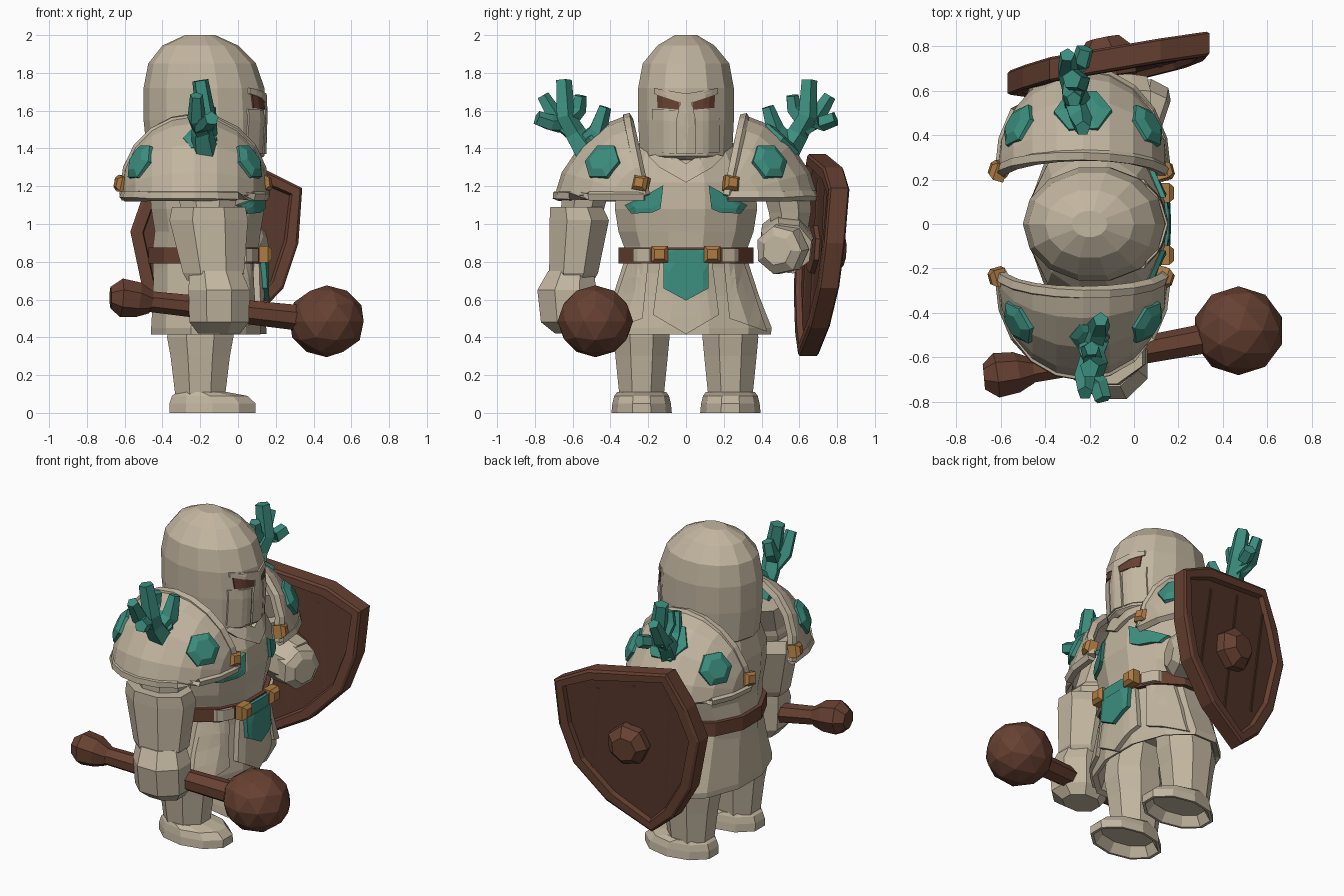
import bpy, bmesh
from math import sin, cos, pi, radians
from mathutils import Vector
from mathutils.bvhtree import BVHTree

if "Cube" in bpy.data.objects:
    bpy.data.objects.remove(bpy.data.objects["Cube"])


def material(name, rgb):
    m = bpy.data.materials.new(name)
    m.use_nodes = True
    m.diffuse_color = (*rgb, 1)
    m.node_tree.nodes["Principled BSDF"].inputs["Base Color"].default_value = (*rgb, 1)
    return m


CREAM = material("bone plate", (0.54, 0.465, 0.35))
TEAL = material("teal crystal", (0.045, 0.27, 0.21))
BROWN = material("brown wood", (0.135, 0.052, 0.031))
DARK = material("dark wood", (0.1, 0.041, 0.026))
GOLD = material("gold metal", (0.42, 0.2, 0.055))


def finish(name, bm, *mats):
    bmesh.ops.recalc_face_normals(bm, faces=bm.faces)
    me = bpy.data.meshes.new(name)
    bm.to_mesh(me)
    bm.free()
    for m in mats:
        me.materials.append(m)
    ob = bpy.data.objects.new(name, me)
    bpy.context.collection.objects.link(ob)
    return ob


def bridge(name, rings, mat, caps=True):
    """Skin a list of point rings."""
    bm = bmesh.new()
    vs = [[bm.verts.new(p) for p in r] for r in rings]
    n = len(vs[0])
    for a, b in zip(vs, vs[1:]):
        for i in range(n):
            bm.faces.new((a[i], a[(i + 1) % n], b[(i + 1) % n], b[i]))
    if caps:
        bm.faces.new(vs[0])
        bm.faces.new(vs[-1])
    return finish(name, bm, mat)


def loft(name, rings, n, mat, turn=0.0, caps=True):
    """Upright loft; each ring is z, centre x, centre y, radius x, radius y."""
    return bridge(name, [[(cx + rx * cos(turn + 2 * pi * i / n), cy + ry * sin(turn + 2 * pi * i / n), z)
                          for i in range(n)] for z, cx, cy, rx, ry in rings], mat, caps)


def tube(name, pts, radii, n, mat):
    """Tube through points with a radius at each."""
    pts = [Vector(p) for p in pts]
    rings = []
    for i, p in enumerate(pts):
        d = (pts[min(i + 1, len(pts) - 1)] - pts[max(i - 1, 0)]).normalized()
        side = d.cross(Vector((0.3, 0.9, 0.2)) if abs(d.y) < 0.8 else Vector((1, 0, 0))).normalized()
        up = d.cross(side)
        rings.append([p + radii[i] * (side * cos(2 * pi * k / n) + up * sin(2 * pi * k / n)) for k in range(n)])
    return bridge(name, rings, mat)


def ball(name, loc, size, mat):
    bm = bmesh.new()
    bmesh.ops.create_icosphere(bm, subdivisions=2, radius=1)
    for v in bm.verts:
        v.co = Vector(loc) + Vector([a * b for a, b in zip(v.co, size)])
    return finish(name, bm, mat)


def gem(name, loc, normal, r, depth, mat, n=6, turn=0.0):
    """Faceted stud with a bevelled top."""
    q = Vector(normal).to_track_quat("Z", "Y")
    rings = [[Vector(loc) + q @ Vector((k * r * cos(turn + 2 * pi * i / n), k * r * sin(turn + 2 * pi * i / n), h))
              for i in range(n)] for k, h in ((1, -depth), (1, depth * 0.4), (0.6, depth))]
    return bridge(name, rings, mat)


def plate(name, target, pts, thick, mat):
    """Plate wrapped over the +x side of a part, outlined in y and z."""
    tree = BVHTree.FromPolygons([v.co for v in target.data.vertices],
                                [p.vertices for p in target.data.polygons])
    bm = bmesh.new()
    face = bm.faces.new([bm.verts.new((0, y, z)) for y, z in pts])
    bmesh.ops.triangulate(bm, faces=[face])
    bmesh.ops.subdivide_edges(bm, edges=bm.edges, cuts=3, use_grid_fill=True)
    for v in bm.verts:
        hit = tree.ray_cast(Vector((2, v.co.y, v.co.z)), Vector((-1, 0, 0)))[0]
        v.co.x = (hit.x if hit else 0.1) + thick
    back = bmesh.ops.extrude_face_region(bm, geom=bm.faces[:], use_keep_orig=True)["geom"]
    for v in back:
        if isinstance(v, bmesh.types.BMVert):
            v.co.x -= thick + 0.02
    return finish(name, bm, mat)


def mirrored(half):
    return half + [(-y, z) for y, z in reversed(half) if y]


# Helmet with brow, cheek guards, nose guard and eye slits
head = loft("helmet", [(1.34, -0.17, 0, 0.28, 0.23), (1.36, -0.17, 0, 0.31, 0.25), (1.55, -0.175, 0, 0.325, 0.26),
                       (1.72, -0.18, 0, 0.32, 0.26), (1.85, -0.19, 0, 0.285, 0.235),
                       (1.945, -0.2, 0, 0.2, 0.155), (2.0, -0.2, 0, 0.08, 0.06)], 14, CREAM)
for s, side in ((-1, "right"), (1, "left")):
    plate(side + "_eye", head, [(s * 0.035, 1.605), (s * 0.15, 1.615), (s * 0.155, 1.685), (s * 0.035, 1.645)],
          0.006, BROWN)
    plate(side + "_brow", head, [(0, 1.64), (s * 0.035, 1.645), (s * 0.17, 1.69), (s * 0.17, 1.72), (0, 1.69)],
          0.01, CREAM)
    plate(side + "_cheek", head, [(s * 0.06, 1.37), (s * 0.18, 1.38), (s * 0.18, 1.61), (s * 0.06, 1.6)], 0.008, CREAM)
plate("nose_guard", head, mirrored([(0.05, 1.37), (0.05, 1.56), (0.025, 1.66)]), 0.01, CREAM)

# Torso, collar, belt and skirt
torso = loft("torso", [(0.72, -0.17, 0, 0.29, 0.34), (0.88, -0.17, 0, 0.29, 0.34), (0.96, -0.16, 0, 0.29, 0.37),
                       (1.08, -0.16, 0, 0.31, 0.39), (1.22, -0.17, 0, 0.31, 0.38),
                       (1.36, -0.18, 0, 0.27, 0.31), (1.45, -0.19, 0, 0.2, 0.24)], 12, CREAM, pi / 12)
plate("collar", torso, [(-0.2, 1.36), (-0.14, 1.3), (0, 1.22), (0.14, 1.3), (0.2, 1.36),
                        (0.1, 1.38), (0, 1.32), (-0.1, 1.38)], 0.025, CREAM)
belt = loft("belt", [(0.79, -0.17, 0, 0.29, 0.34), (0.79, -0.17, 0, 0.315, 0.37), (0.875, -0.17, 0, 0.315, 0.37),
                     (0.875, -0.17, 0, 0.29, 0.34)], 12, BROWN, pi / 12, False)
skirt = loft("skirt", [(0.8, -0.17, 0, 0.285, 0.34), (0.62, -0.17, 0, 0.29, 0.4), (0.45, -0.17, 0, 0.3, 0.47),
                       (0.415, -0.17, 0, 0.3, 0.465), (0.43, -0.17, 0, 0.27, 0.43), (0.7, -0.17, 0, 0.24, 0.3)],
             12, CREAM, pi / 12)
plate("front_flap", skirt, mirrored([(0, 0.417), (0.175, 0.52), (0.14, 0.79)]), 0.03, CREAM)
plate("belt_crest", belt, mirrored([(0, 0.795), (0.11, 0.795), (0.11, 0.865)]), 0.02, TEAL)
plate("crest_pendant", skirt, mirrored([(0, 0.595), (0.12, 0.66), (0.12, 0.795)]), 0.055, TEAL)
for s, side in ((-1, "right"), (1, "left")):
    plate(side + "_chest_crystal", torso, [(s * 0.12, 1.205), (s * 0.135, 1.08), (s * 0.18, 1.06), (s * 0.29, 1.055),
                                           (s * 0.325, 1.1), (s * 0.2, 1.16)], 0.022, TEAL)
    plate(side + "_tasset", skirt, [(s * 0.2, 0.79), (s * 0.31, 0.79), (s * 0.43, 0.43), (s * 0.23, 0.5)], 0.025, CREAM)
    gem(side + "_belt_stud", (0.145, s * 0.14, 0.84), (1, 0, 0), 0.062, 0.035, GOLD, 4, pi / 4)
    plate(side + "_belt_loop", belt, [(s * 0.19, 0.8), (s * 0.28, 0.8), (s * 0.28, 0.87), (s * 0.19, 0.87)], 0.02, CREAM)

    # Legs and hollow-soled boots
    y = s * 0.235
    loft(side + "_leg", [(0.07, -0.2, y, 0.14, 0.125), (0.3, -0.2, y, 0.17, 0.15), (0.4, -0.2, y, 0.19, 0.16),
                         (0.46, -0.195, y, 0.185, 0.155), (0.6, -0.18, s * 0.2, 0.17, 0.16)], 8, CREAM, pi / 8)
    loft(side + "_boot", [(0.06, -0.14, y, 0.18, 0.11), (0, -0.135, y, 0.22, 0.145), (0, -0.135, y, 0.24, 0.16),
                          (0.05, -0.135, y, 0.24, 0.155), (0.09, -0.15, y, 0.21, 0.145), (0.11, -0.19, y, 0.14, 0.13)],
         10, CREAM, pi / 10)

    # Pauldron shell: a sweeps front to back, b from outer rim to inner rim
    def shoulder(a, b):
        k = max(sin(a), 0) ** 0.9
        return Vector((-0.23 + 0.37 * cos(a), s * (0.22 + k * (0.09 + 0.37 * max(cos(b), 0) ** 1.3)),
                       1.15 + k * 0.41 * max(sin(b), 0) ** 1.3))

    bm = bmesh.new()
    steps = [pi * i / 10 for i in range(11)]
    grid = [[bm.verts.new(shoulder(a, pi / 2 * j / 4)) for j in range(5)] for a in steps]
    for p, q in zip(grid, grid[1:]):
        for j in range(4):
            bm.faces.new((p[j], q[j], q[j + 1], p[j + 1]))
    bmesh.ops.remove_doubles(bm, verts=bm.verts, dist=0.001)
    shell = finish(side + "_pauldron", bm, CREAM)
    solid = shell.modifiers.new("thickness", "SOLIDIFY")
    solid.thickness, solid.offset = 0.03, 0
    for b, label in ((0, "outer"), (pi / 2, "inner")):
        tube(side + "_pauldron_" + label + "_rim", [shoulder(a, b) for a in steps], [0.03] * 11, 5, CREAM)

    # Crystals and gold studs on the pauldron
    for deg, r, label in ((40, 0.105, "front"), (90, 0.11 + s * 0.02, "top"), (140, 0.105, "back")):
        a, b = radians(deg), radians(45 if deg != 90 else 52)
        p = shoulder(a, b) + Vector((0.03 if label == "top" and s < 0 else 0, 0, 0))
        normal = (shoulder(a + 0.05, b) - shoulder(a, b)).cross(shoulder(a, b + 0.05) - shoulder(a, b))
        normal *= 1 if normal.z > 0 else -1
        gem(side + "_" + label + "_crystal", p, normal, r, 0.02 if deg == 90 else 0.04, TEAL)
    for x, nx in ((0.14, 1), (-0.615, -1)):
        gem(side + "_stud_" + ("front" if nx > 0 else "back"), (x, s * 0.24, 1.215), (nx, s * 0.3, 0.2),
            0.055, 0.035, GOLD, 4, pi / 5)

    # Branching coral growing from the shoulder
    x = -0.27 if s > 0 else -0.19
    branches = [([(0.02, 0.5, 1.34), (0, 0.59, 1.48), (0.02, 0.64, 1.57), (-0.01, 0.65, 1.76)], (0.08, 0.06, 0.055, 0.045)),
                ([(0, 0.55, 1.42), (0.03, 0.47, 1.49), (0.04, 0.43, 1.62)], (0.055, 0.055, 0.035)),
                ([(0, 0.61, 1.5), (-0.03, 0.69, 1.56), (-0.03, 0.76, 1.68)], (0.055, 0.05, 0.035)),
                ([(-0.02, 0.66, 1.53), (0.03, 0.72, 1.535), (0.05, 0.79, 1.56)], (0.05, 0.045, 0.04)),
                ([(0, 0.62, 1.55), (-0.01, 0.57, 1.61), (0, 0.56, 1.68)], (0.05, 0.045, 0.035))]
    for i, (path, radii) in enumerate(branches):
        tube(f"{side}_coral_{i}", [(x + dx, s * py, z) for dx, py, z in path], radii, 5, TEAL)

    # Upper arm with an elbow band
    loft(side + "_upper_arm", [(0.95, -0.16, s * 0.55, 0.13, 0.1), (1.06, -0.16, s * 0.55, 0.15, 0.12),
                               (1.13, -0.16, s * 0.54, 0.165, 0.13), (1.16, -0.17, s * 0.53, 0.145, 0.12),
                               (1.32, -0.19, s * 0.47, 0.15, 0.13)], 8, CREAM, pi / 8)

# Right gauntlet and fist
loft("right_gauntlet", [(0.7, -0.13, -0.6, 0.15, 0.12), (0.74, -0.13, -0.595, 0.175, 0.14),
                        (1.02, -0.155, -0.565, 0.225, 0.17), (1.09, -0.155, -0.58, 0.21, 0.15)], 8, CREAM, pi / 8)
loft("right_fist", [(0.42, -0.1, -0.6, 0.12, 0.1), (0.48, -0.1, -0.62, 0.17, 0.16), (0.65, -0.1, -0.63, 0.175, 0.17),
                    (0.75, -0.12, -0.61, 0.15, 0.13)], 8, CREAM, pi / 8)

# Left gauntlet and fist behind the shield
tube("left_gauntlet", [(-0.28, 0.53, 0.94), (-0.24, 0.53, 0.93), (-0.02, 0.53, 0.885), (0.05, 0.53, 0.87)],
     [0.11, 0.145, 0.15, 0.14], 8, CREAM)
tube("left_fist", [(0.0, 0.53, 0.87), (0.03, 0.52, 0.87), (0.11, 0.49, 0.86), (0.14, 0.48, 0.86)],
     [0.12, 0.14, 0.13, 0.08], 7, CREAM)

# Mace
tube("mace_handle", [(-0.56, -0.68, 0.6), (0.36, -0.51, 0.5)], [0.055, 0.07], 7, BROWN)
tube("mace_pommel", [(-0.675, -0.69, 0.61), (-0.62, -0.685, 0.61), (-0.53, -0.67, 0.6), (-0.46, -0.66, 0.585)],
     [0.06, 0.105, 0.095, 0.06], 7, BROWN)
ball("mace_head", (0.47, -0.48, 0.485), (0.205, 0.2, 0.19), BROWN)

# Shield: tilted slab with sunken faces
def lean(x, z, out=0.0):
    return Vector((x, 0.71 + 0.18 * (x + 0.1) + 0.07 * (z - 0.85) + out, z))


outline = [(0.34, 1.19), (0.12, 1.3), (-0.38, 1.37), (-0.5, 1.16), (-0.57, 0.96), (-0.5, 0.63),
           (-0.38, 0.42), (-0.24, 0.3), (0.04, 0.45), (0.24, 0.66), (0.32, 0.9)]
bm = bmesh.new()
sides = [[bm.verts.new(lean(x, z, t)) for x, z in outline] for t in (-0.045, 0.045)]
faces = [bm.faces.new(r) for r in sides]
for i in range(len(outline)):
    j = (i + 1) % len(outline)
    bm.faces.new((sides[0][i], sides[0][j], sides[1][j], sides[1][i]))
bmesh.ops.recalc_face_normals(bm, faces=bm.faces)
for f in faces:
    bmesh.ops.inset_region(bm, faces=[f], thickness=0.015, depth=0.01)
    bmesh.ops.inset_region(bm, faces=[f], thickness=0.05, depth=0)
    bmesh.ops.inset_region(bm, faces=[f], thickness=0.01, depth=-0.03)
    f.material_index = 1
finish("shield", bm, BROWN, DARK)
for i, (x, low, high) in enumerate(((-0.36, 0.56, 1.22), (-0.13, 0.48, 1.24), (0.1, 0.62, 1.18))):
    tube(f"shield_plank_seam_{i}", [lean(x + 0.03, low), lean(x - 0.03, high)], [0.035, 0.035], 4, DARK)
gem("shield_boss", lean(-0.12, 0.86, 0.04), (-0.2, 1, -0.07), 0.13, 0.09, BROWN, 7)
